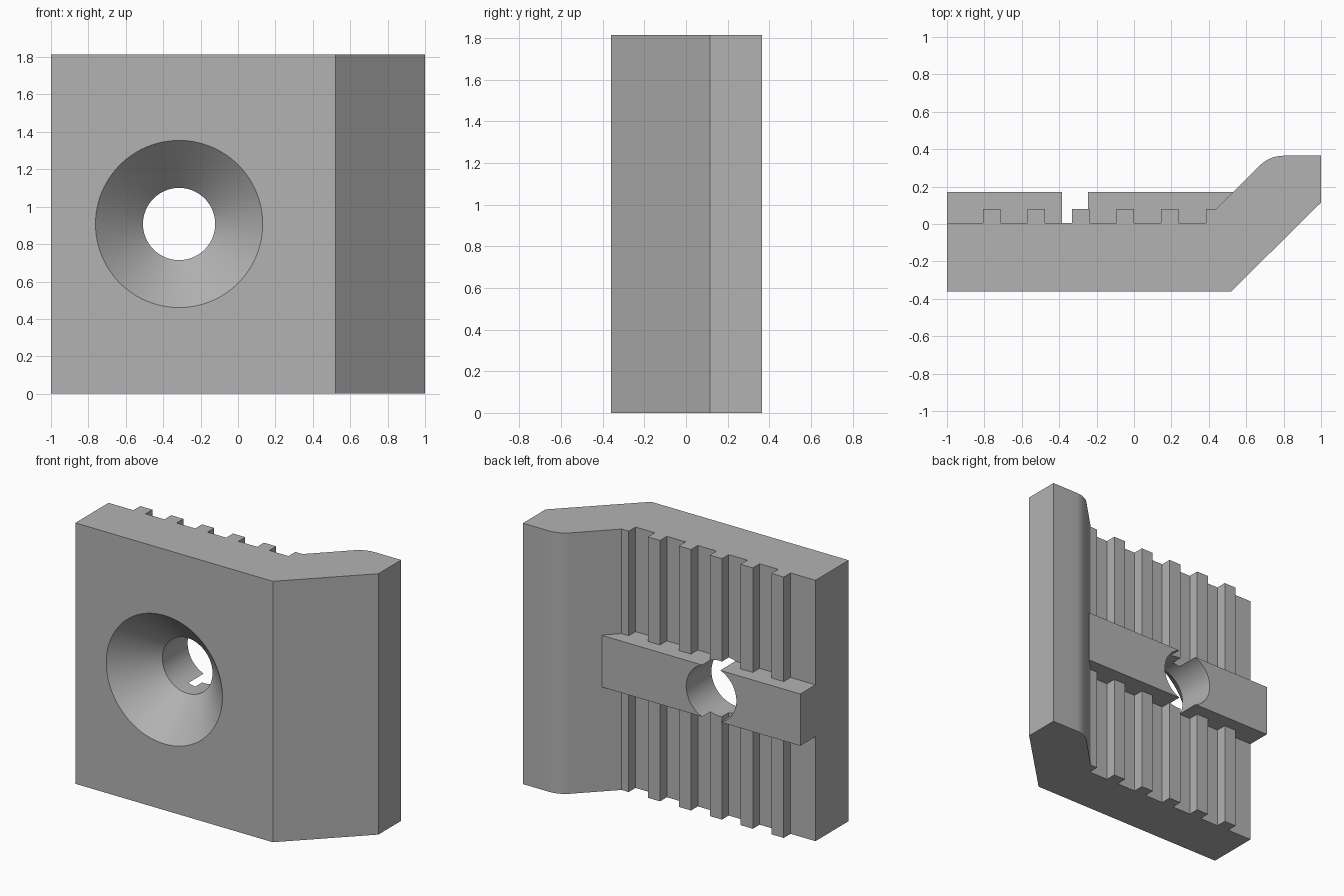
import bpy, bmesh, math

cube = bpy.data.objects.get("Cube")
if cube:
    bpy.data.objects.remove(cube, do_unlink=True)

HEIGHT = 1.815
MID = HEIGHT / 2
HOLE_X = -0.315

grey = bpy.data.materials.new("plain grey")
grey.use_nodes = True
colour = (0.45, 0.45, 0.45, 1)
grey.diffuse_color = colour
grey.node_tree.nodes["Principled BSDF"].inputs["Base Color"].default_value = colour


def make_object(name, bm):
    bmesh.ops.recalc_face_normals(bm, faces=bm.faces)
    mesh = bpy.data.meshes.new(name)
    bm.to_mesh(mesh)
    bm.free()
    mesh.materials.append(grey)
    obj = bpy.data.objects.new(name, mesh)
    bpy.context.collection.objects.link(obj)
    return obj


def extrude_profile(name, points, z0, z1):
    bm = bmesh.new()
    face = bm.faces.new([bm.verts.new((x, y, z0)) for x, y in points])
    moved = bmesh.ops.extrude_face_region(bm, geom=[face])["geom"]
    verts = [v for v in moved if isinstance(v, bmesh.types.BMVert)]
    bmesh.ops.translate(bm, verts=verts, vec=(0, 0, z1 - z0))
    return make_object(name, bm)


def lathe_y(name, profile, steps=96):
    # Closed solid of revolution about the hole axis; profile is (radius, y)
    bm = bmesh.new()
    rings = []
    for r, y in profile:
        angles = [2 * math.pi * i / steps for i in range(steps)]
        rings.append([bm.verts.new((HOLE_X + r * math.cos(a), y, MID + r * math.sin(a)))
                      for a in angles])
    for a, b in zip(rings, rings[1:]):
        for i in range(steps):
            j = (i + 1) % steps
            bm.faces.new((a[i], a[j], b[j], b[i]))
    bm.faces.new(rings[0])
    bm.faces.new(rings[-1])
    return make_object(name, bm)


# Ribbed plate outline with the angled, rounded lip
outline = [(-1, 0.005), (-1, -0.36), (0.52, -0.36), (1, 0.115), (1, 0.365)]
for i in range(13):
    a = math.radians(90 + 45 * i / 12)
    outline.append((0.8 + 0.181 * math.cos(a), 0.184 + 0.181 * math.sin(a)))
outline += [(0.44, 0.08), (0.385, 0.08), (0.385, 0.005)]
for i in range(5):
    right = 0.237 - 0.238 * i
    left = right - 0.093
    outline += [(right, 0.005), (right, 0.08), (left, 0.08), (left, 0.005)]
plate = extrude_profile("clamp_plate", outline, 0, HEIGHT)

# Raised guide bar across the ribs
bar = extrude_profile("guide_bar", [(-1, -0.1), (0.528, -0.1), (0.528, 0.172), (-1, 0.172)],
                      MID - 0.18, MID + 0.18)

# Countersunk screw hole
cutter = lathe_y("hole_cutter", [(0.457, -0.37), (0.193, -0.106), (0.193, 0.5)])

for tool, operation in ((bar, "UNION"), (cutter, "DIFFERENCE")):
    mod = plate.modifiers.new(tool.name, "BOOLEAN")
    mod.object = tool
    mod.operation = operation
    mod.solver = "EXACT"
    bpy.ops.object.select_all(action="DESELECT")
    plate.select_set(True)
    bpy.context.view_layer.objects.active = plate
    bpy.ops.object.modifier_apply(modifier=mod.name)
    bpy.data.objects.remove(tool, do_unlink=True)

# Smooth the hole and lip, keep the machined edges sharp
bpy.ops.object.shade_smooth_by_angle(angle=math.radians(25))
